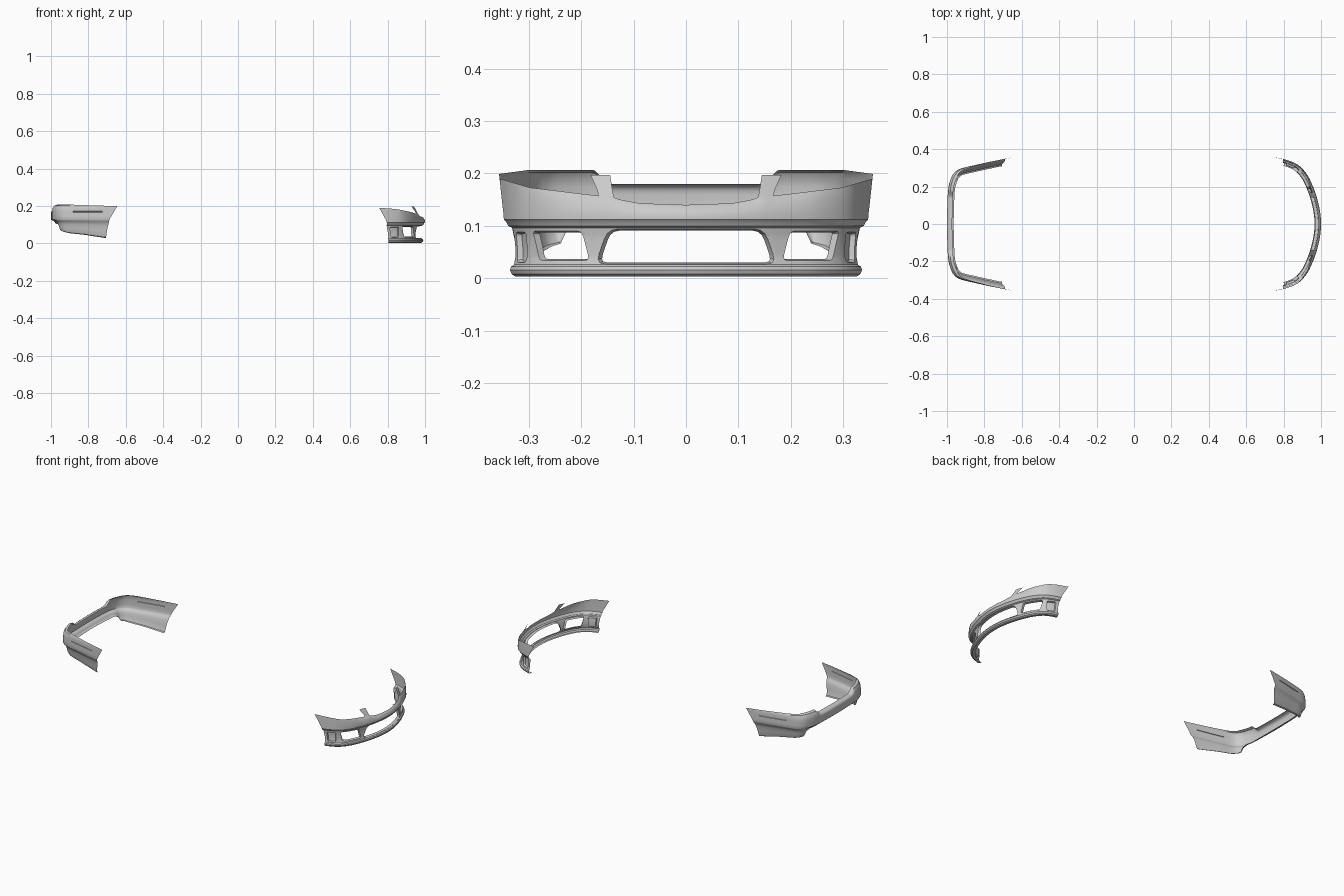
import bpy, bmesh
from mathutils import Vector

if "Cube" in bpy.data.objects:
    bpy.data.objects.remove(bpy.data.objects["Cube"])


def lerp_table(tab, v):
    """Piecewise linear lookup in [(key, value), ...]."""
    if v <= tab[0][0]:
        return tab[0][1]
    for (a, p), (b, q) in zip(tab, tab[1:]):
        if v <= b:
            return p + (q - p) * (v - a) / (b - a)
    return tab[-1][1]


class Path:
    """Smooth half outline in plan, from the centre line to the wheel arch."""
    def __init__(self, pts, side):
        p = [Vector(q) for q in pts]
        p = [Vector((p[1].x, -p[1].y))] + p + [2 * p[-1] - p[-2]]
        self.side, self.pts = side, []
        for a, b, c, d in zip(p, p[1:], p[2:], p[3:]):
            for i in range(16):
                t = i / 16
                self.pts.append(0.5 * (2 * b + (c - a) * t + (2 * a - 5 * b + 4 * c - d) * t * t
                                       + (3 * b - a - 3 * c + d) * t ** 3))
        self.pts.append(p[-2])
        self.s = [0.0]
        for a, b in zip(self.pts, self.pts[1:]):
            self.s.append(self.s[-1] + (b - a).length)
        self.x_of = list(zip(self.s, (q.x for q in self.pts)))
        self.y_of = list(zip(self.s, (q.y for q in self.pts)))
        self.s_of_y = [(q.y, s) for q, s in zip(self.pts, self.s)]
        self.length = self.s[-1]

    def at(self, s):
        return Vector((lerp_table(self.x_of, s), lerp_table(self.y_of, s)))

    def s_at(self, y):
        return -self.s_at(-y) if y < 0 else lerp_table(self.s_of_y, y)

    def place(self, co):
        """Wrap a flat point (along, depth, height) on to the outline."""
        s = min(max(co.x, 0), self.length)
        t = self.at(min(s + 0.008, self.length)) - self.at(max(s - 0.008, 0))
        if s < 1e-5:
            t = Vector((0, 1))
        t.normalize()
        q = self.at(s) - Vector((t.y, -t.x)) * self.side * co.y
        return Vector((q.x, 0 if s < 1e-5 else q.y, co.z))


def rounded(poly, r, steps=3):
    """Counter-clockwise polygon with rounded corners."""
    out, n = [], len(poly)
    for i in range(n):
        a, b, c = (Vector(poly[(i + k) % n]) for k in (-1, 0, 1))
        p, q = b + (a - b).normalized() * r, b + (c - b).normalized() * r
        for k in range(steps + 1):
            t = k / steps
            out.append(p * (1 - t) ** 2 + b * 2 * t * (1 - t) + q * t * t)
    return out


def cut(bm, poly, rim, depth, through):
    """Cut an opening with a turned-in rim, or press in a recess."""
    lo = [min(p[i] for p in poly) - 0.004 for i in (0, 1)]
    hi = [max(p[i] for p in poly) + 0.004 for i in (0, 1)]
    n = len(poly)
    edges = [(poly[i], poly[(i + 1) % n]) for i in range(n)]
    edges = [(a, (b - a).normalized()) for a, b in edges if (b - a).length > 1e-5]
    for a, d in edges:
        geom = set()
        for f in bm.faces:
            xs, zs = [v.co.x for v in f.verts], [v.co.z for v in f.verts]
            if max(xs) > lo[0] and min(xs) < hi[0] and max(zs) > lo[1] and min(zs) < hi[1]:
                geom.update([f], f.edges, f.verts)
        bmesh.ops.bisect_plane(bm, geom=list(geom), dist=1e-6, plane_co=(a.x, 0, a.y),
                               plane_no=(-d.y, 0, d.x))
    inside = []
    for f in bm.faces:
        c = f.calc_center_median()
        if all(d.x * (c.z - a.y) - d.y * (c.x - a.x) > 0 for a, d in edges):
            inside.append(f)
    bmesh.ops.inset_region(bm, faces=inside, thickness=rim, use_boundary=False,
                           use_even_offset=True)
    for v in {v for f in inside for v in f.verts}:
        v.co.y += depth
    if through:
        bmesh.ops.delete(bm, geom=inside, context='FACES')


def bumper(name, path, profile, low, high, top, bottom, trim, weight, cuts, tabs=(), cols=64):
    bm = bmesh.new()
    z0, z1 = profile[0][0], profile[-1][0]
    # flat sheet: along, depth, height
    grid = []
    for i in range(cols + 1):
        t = i / cols
        y = lerp_table(path.y_of, t * path.length)
        zt, zb, w = lerp_table(top, y), lerp_table(bottom, y), lerp_table(weight, y)
        col = []
        for zr, d in profile:
            z = zr
            if zr > high:
                z, d = high + (zr - high) * (zt - high) / (z1 - high), d * w
            elif zr < low:
                z = low - (low - zr) * (low - zb) / (low - z0)
            s = t * path.length - lerp_table(trim, z) * max(0, (t - 0.7) / 0.3)
            col.append(bm.verts.new((s, d, z)))
        grid.append(col)
    for a, b in zip(grid, grid[1:]):
        for k in range(len(profile) - 1):
            bm.faces.new((a[k], b[k], b[k + 1], a[k + 1]))
    for poly, r, rim, depth, through in cuts:
        cut(bm, rounded([(path.s_at(y), z) for y, z in poly], r), rim, depth, through)
    # upright tabs beside the grille: rows of (inner y, outer y, z, depth)
    for rows in tabs:
        vs = [[bm.verts.new((path.s_at(a + (b - a) * k / 3), d, z)) for k in range(4)]
              for a, b, z, d in rows]
        for a, b in zip(vs, vs[1:]):
            for k in range(3):
                bm.faces.new((a[k], a[k + 1], b[k + 1], b[k]))
    for v in bm.verts:
        v.co = path.place(v.co)
    if path.side < 0:
        bmesh.ops.reverse_faces(bm, faces=bm.faces[:])
    me = bpy.data.meshes.new(name)
    bm.to_mesh(me)
    bm.free()
    ob = bpy.data.objects.new(name, me)
    bpy.context.collection.objects.link(ob)
    m = ob.modifiers.new("mirror", 'MIRROR')
    m.use_axis = (False, True, False)
    m.merge_threshold = 0.0005
    bpy.ops.object.select_all(action='DESELECT')
    ob.select_set(True)
    bpy.context.view_layer.objects.active = ob
    bpy.ops.object.shade_smooth_by_angle(angle=0.6)


# Front bumper with grille mouth, fog light openings and side recess
front = Path([(1, 0), (0.994, 0.07), (0.978, 0.14), (0.957, 0.2), (0.928, 0.26),
              (0.885, 0.31), (0.83, 0.338), (0.755, 0.357)], 1)
bumper("front_bumper", front,
       profile=[(0.004, 0.035), (0.003, 0.02), (0.008, 0.012), (0.016, 0.009), (0.022, 0.011),
                (0.026, 0.017), (0.04, 0.02), (0.06, 0.02), (0.08, 0.019), (0.096, 0.016),
                (0.1, 0.008), (0.108, 0.004), (0.112, 0), (0.125, 0), (0.145, 0.001),
                (0.165, 0.005), (0.18, 0.009), (0.19, 0.014)],
       low=0.0, high=0.112,
       top=[(0, 0.14), (0.09, 0.143), (0.13, 0.15), (0.15, 0.158), (0.17, 0.157),
            (0.22, 0.163), (0.3, 0.173), (0.357, 0.19)],
       bottom=[(0, 0.004)],
       trim=[(0, 0.055), (0.06, 0.052), (0.12, 0.04), (0.19, 0)],
       weight=[(0, 1), (0.2, 1), (0.32, 0.1)],
       cuts=[([(-0.18, 0.027), (0.18, 0.027), (0.155, 0.094), (-0.155, 0.094)],
              0.022, 0.003, 0.014, True),
             ([(0.192, 0.034), (0.293, 0.034), (0.306, 0.09), (0.206, 0.09)],
              0.01, 0.003, 0.014, True),
             ([(0.321, 0.03), (0.34, 0.03), (0.342, 0.088), (0.321, 0.088)],
              0.01, 0.003, 0.01, False)],
       tabs=[[(0.14, 0.17, 0.151, 0.012), (0.146, 0.176, 0.168, 0.02),
              (0.155, 0.195, 0.197, 0.034)]])

# Rear bumper with raised corners and a raised centre underside
rear = Path([(-1, 0), (-0.998, 0.1), (-0.994, 0.18), (-0.985, 0.225), (-0.966, 0.268),
             (-0.93, 0.295), (-0.85, 0.315), (-0.75, 0.337), (-0.645, 0.357)], -1)
bumper("rear_bumper", rear,
       profile=[(0.03, 0.036), (0.034, 0.028), (0.05, 0.023), (0.07, 0.02), (0.095, 0.016),
                (0.112, 0.01), (0.12, 0.003), (0.127, 0), (0.145, 0), (0.16, 0), (0.175, 0.001),
                (0.19, 0.004), (0.202, 0.012), (0.207, 0.028)],
       low=0.125, high=0.162,
       top=[(0, 0.18), (0.145, 0.18), (0.16, 0.19), (0.178, 0.207), (0.305, 0.207),
            (0.357, 0.199)],
       bottom=[(0, 0.105), (0.215, 0.102), (0.24, 0.09), (0.255, 0.066), (0.29, 0.06),
               (0.357, 0.028)],
       trim=[(0.03, 0.067), (0.08, 0.058), (0.13, 0.042), (0.2, 0)],
       weight=[(0, 1), (0.27, 1), (0.31, 0.25), (0.357, 0)],
       cuts=[([(0.308, 0.166), (0.342, 0.166), (0.342, 0.172), (0.308, 0.172)],
              0.002, 0.001, 0.003, False)],
       cols=90)
